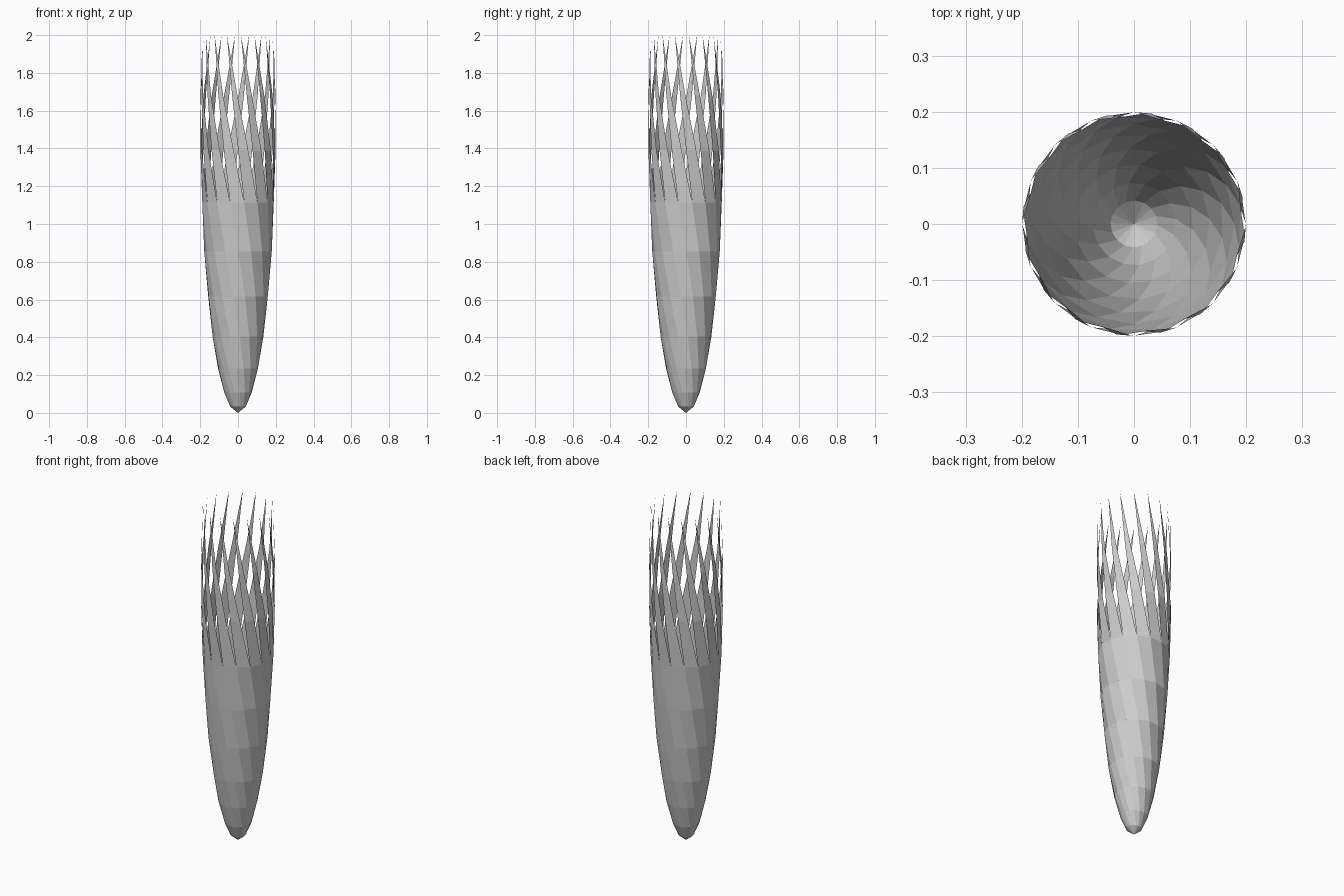
import bpy, bmesh, math

cube = bpy.data.objects.get("Cube")
if cube:
    bpy.data.objects.remove(cube, do_unlink=True)

SIDES = 16
STEP = math.tau / SIDES
TWIST = math.radians(13)          # turn per ring, clockwise going up
TIP_ANGLE = math.radians(4.6)
WIDEST = 1.55                     # height of the greatest radius
SHELL_Z = [0.034, 0.109, 0.236, 0.405, 0.617, 0.855, 1.115]
BLADE_Z = [1.115, 1.39, 1.68, 2.0]

grey = bpy.data.materials.new("light_grey")
grey.use_nodes = True
color = (0.6, 0.6, 0.6, 1)
grey.diffuse_color = color
grey.node_tree.nodes["Principled BSDF"].inputs["Base Color"].default_value = color


def point(angle, z):
    """Point on the elliptical body at a given turn and height."""
    r = 0.2 * math.sqrt(max(0, 1 - (1 - z / WIDEST) ** 2))
    return (r * math.cos(angle), r * math.sin(angle), z)


def finish(name, bm):
    mesh = bpy.data.meshes.new(name)
    bm.to_mesh(mesh)
    bm.free()
    mesh.materials.append(grey)
    obj = bpy.data.objects.new(name, mesh)
    bpy.context.collection.objects.link(obj)


# Centre angle of a blade where it meets the shell rim
rim_angle = TIP_ANGLE + TWIST * (len(BLADE_Z) - 1)

# Open pointed shell with twisted facets
bm = bmesh.new()
rings = []
for k, z in enumerate(SHELL_Z):
    turn = rim_angle - STEP / 2 + TWIST * (len(SHELL_Z) - 1 - k)
    rings.append([bm.verts.new(point(turn + i * STEP, z)) for i in range(SIDES)])
tip = bm.verts.new((0, 0, 0))
for i in range(SIDES):
    j = (i + 1) % SIDES
    bm.faces.new((tip, rings[0][j], rings[0][i]))
    for low, high in zip(rings, rings[1:]):
        bm.faces.new((low[i], low[j], high[j], high[i]))
finish("shell", bm)

# Ring of tapering blades that keep twisting above the rim
bm = bmesh.new()
base, top = BLADE_Z[0], BLADE_Z[-1]
for i in range(SIDES):
    pairs = []
    for k, z in enumerate(BLADE_Z[:-1]):
        mid = rim_angle + i * STEP - k * TWIST
        half = STEP / 2 * (top - z) / (top - base)
        pairs.append([bm.verts.new(point(mid + s * half, z)) for s in (-1, 1)])
    for (a, b), (c, d) in zip(pairs, pairs[1:]):
        bm.faces.new((a, b, d, c))
    end = bm.verts.new(point(TIP_ANGLE + i * STEP, top))
    bm.faces.new((*pairs[-1], end))
finish("twisted_blades", bm)
